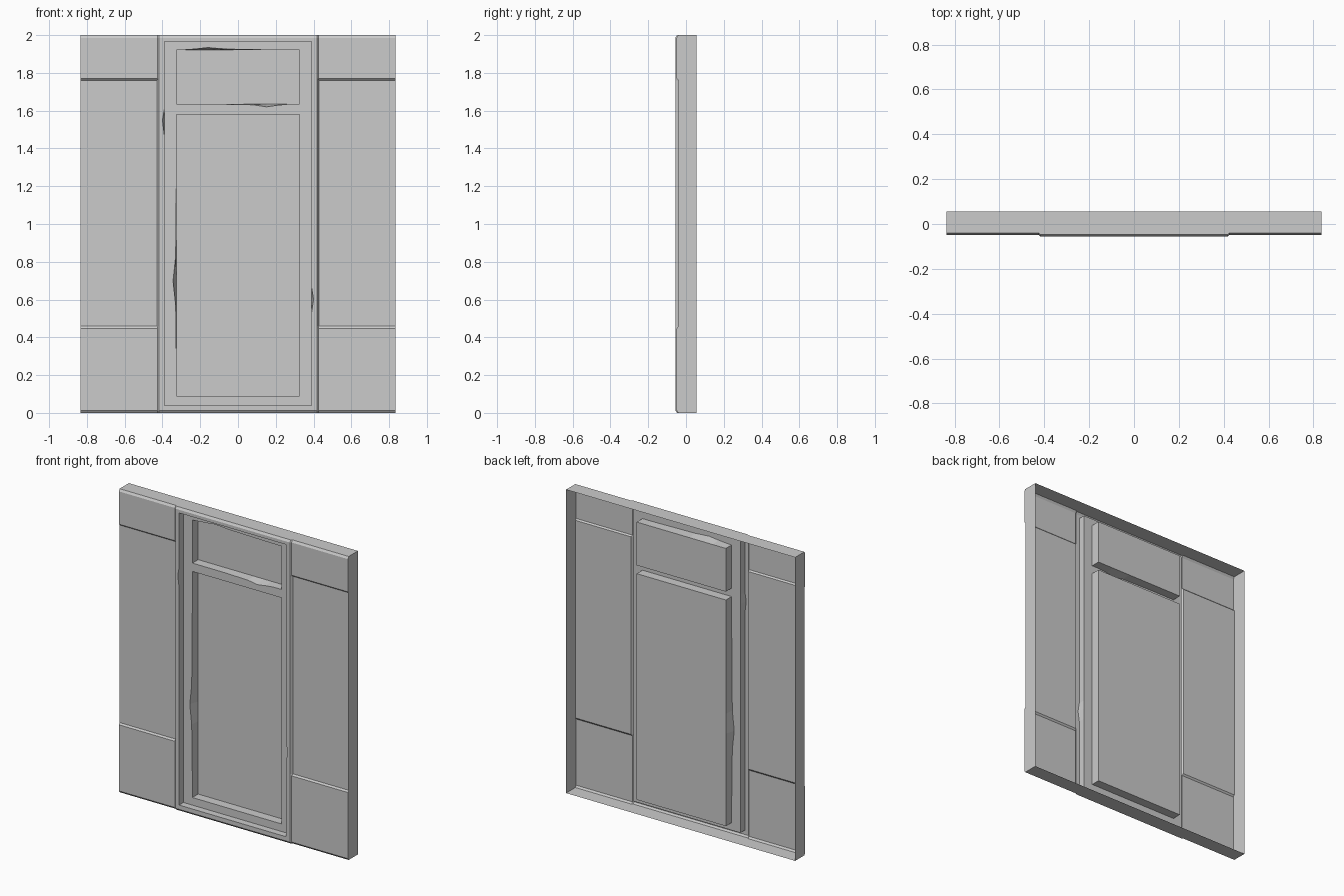
import bpy, bmesh

if "Cube" in bpy.data.objects:
    bpy.data.objects.remove(bpy.data.objects["Cube"])

# main dimensions
HALF, FRAME_OUT, FRAME_IN = 0.835, 0.425, 0.418
BACK, FRAME_Y, BAND_Y, MID_Y = 0.056, -0.056, -0.049, -0.040
DOOR_Y, PANE_Y = -0.011, 0.049


def finish(name, bm, mirror=False):
    """Weld, point the faces to the front and make the object."""
    bmesh.ops.remove_doubles(bm, verts=bm.verts, dist=1e-5)
    bmesh.ops.recalc_face_normals(bm, faces=bm.faces)
    if sum(f.normal.y * f.calc_area() for f in bm.faces) > 0:
        bmesh.ops.reverse_faces(bm, faces=bm.faces)
    me = bpy.data.meshes.new(name)
    bm.to_mesh(me)
    bm.free()
    ob = bpy.data.objects.new(name, me)
    bpy.context.collection.objects.link(ob)
    if mirror:
        ob.modifiers.new("mirror", 'MIRROR')
    return ob


def skin(bm, a, b, closed=False):
    """Quads between two equally long rows of points."""
    va = [bm.verts.new(p) for p in a]
    vb = [bm.verts.new(p) for p in b]
    n = len(a)
    for i in range(n if closed else n - 1):
        j = (i + 1) % n
        bm.faces.new((va[i], va[j], vb[j], vb[i]))


def sheet(bm, loops):
    """Flat face bounded by the first loop, with the others as holes."""
    edges = []
    for loop in loops:
        vs = [bm.verts.new(p) for p in loop]
        edges += [bm.edges.new((vs[i - 1], vs[i])) for i in range(len(vs))]
    bmesh.ops.triangle_fill(bm, edges=edges, use_beauty=True, normal=(0, -1, 0))


def outline(x, z0, z1, y, chips=None, worn=True):
    """Rectangle loop; chips holds (position, outward depth) per side."""
    c = chips or {}
    k = 1 if worn else 0
    pts = [(-x, y, z0)]
    pts += [(p, y, z0 - d * k) for p, d in sorted(c.get("bottom", []))]
    pts += [(x, y, z0)]
    pts += [(x + d * k, y, p) for p, d in sorted(c.get("right", []))]
    pts += [(x, y, z1)]
    pts += [(p, y, z1 + d * k) for p, d in sorted(c.get("top", []), reverse=True)]
    pts += [(-x, y, z1)]
    pts += [(-x - d * k, y, p) for p, d in sorted(c.get("left", []), reverse=True)]
    return pts


# side profile (y, z): bevelled bands above and below a recessed middle
side = [(BACK, 0), (MID_Y, 0), (BAND_Y, 0.012), (BAND_Y, 0.448), (MID_Y, 0.459),
        (MID_Y, 1.761), (BAND_Y, 1.770), (BAND_Y, 1.986), (MID_Y, 2), (BACK, 2)]
edge_y = [BACK, -0.047] + [FRAME_Y] * 6 + [-0.047, BACK]
outer = [(HALF, y, z) for y, z in side]
inner = [(FRAME_OUT + (0.003 if y == MID_Y and 0.1 < z < 1.9 else 0), y, z) for y, z in side]
rim = [(FRAME_IN, y, z) for y, (_, z) in zip(edge_y, side)]

# side walls with outer ends, open at the back
bm = bmesh.new()
skin(bm, outer, inner)
skin(bm, inner, rim)
bm.faces.new([bm.verts.new(p) for p in outer])
finish("side_wall", bm, mirror=True)

# chipped edges
opening_chips = {"left": [(1.47, 0), (1.55, 0.010), (1.61, 0)],
                 "right": [(0.53, 0), (0.60, 0.010), (0.66, 0)]}
upper_chips = {"top": [(-0.31, 0), (-0.23, 0.006), (-0.16, 0.014), (-0.06, 0.006), (0.25, 0)],
               "bottom": [(-0.11, 0), (0.08, 0.004), (0.15, 0.015), (0.21, 0.006), (0.27, 0)]}
lower_chips = {"left": [(0.20, 0), (0.57, 0.005), (0.70, 0.019), (0.83, 0.005), (1.41, 0)]}
opening = (0.39, 0.04, 1.965)
panes = [(0.325, 1.635, 1.92, upper_chips), (0.325, 0.09, 1.58, lower_chips)]

# raised door frame with its top and bottom strips
bm = bmesh.new()
mirrored = [(-x, y, z) for x, y, z in rim]
skin(bm, rim[:3], mirrored[:3])
skin(bm, rim[-3:], mirrored[-3:])
sheet(bm, [outline(FRAME_IN, 0.012, 1.986, FRAME_Y),
           outline(*opening, FRAME_Y, opening_chips)])
skin(bm, outline(*opening, FRAME_Y, opening_chips),
     outline(*opening, DOOR_Y, opening_chips, worn=False), closed=True)
finish("door_frame", bm)

# door leaf with two sunken panels
bm = bmesh.new()
sheet(bm, [outline(*opening, DOOR_Y)] +
      [outline(x, a, b, DOOR_Y, c) for x, a, b, c in panes])
for x, a, b, c in panes:
    skin(bm, outline(x, a, b, DOOR_Y, c), outline(x, a, b, PANE_Y, c, worn=False), closed=True)
    bm.faces.new([bm.verts.new(p) for p in outline(x, a, b, PANE_Y, c, worn=False)])
finish("door_leaf", bm)
